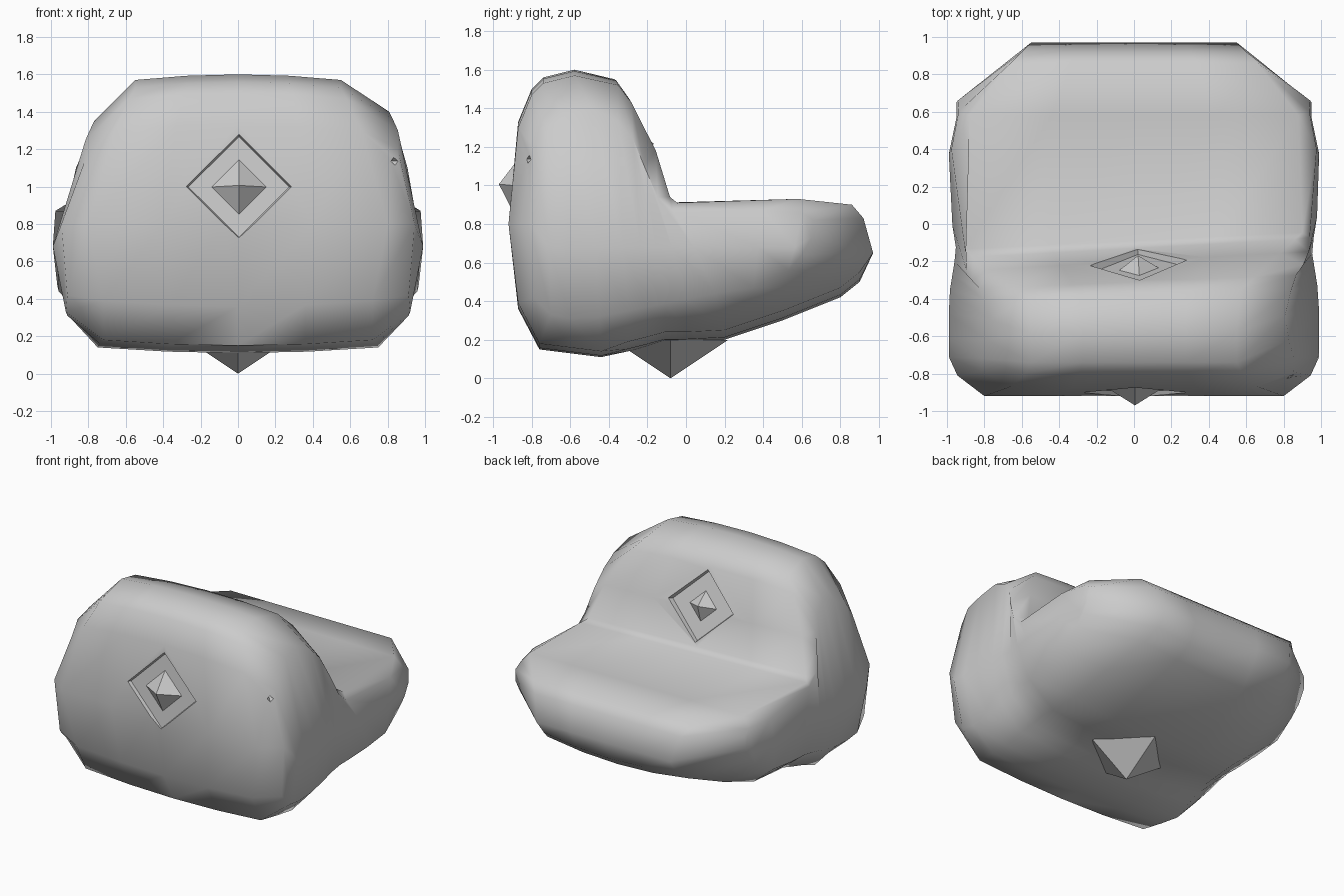
import bpy, bmesh, math
from mathutils import Vector, Matrix

if "Cube" in bpy.data.objects:
    bpy.data.objects.remove(bpy.data.objects["Cube"])

stone = bpy.data.materials.new("pale_grey_stone")
stone.use_nodes = True
stone.diffuse_color = (0.6, 0.6, 0.6, 1)
stone.node_tree.nodes["Principled BSDF"].inputs["Base Color"].default_value = (0.6, 0.6, 0.6, 1)


def make_object(name, bm):
    bmesh.ops.recalc_face_normals(bm, faces=bm.faces)
    mesh = bpy.data.meshes.new(name)
    bm.to_mesh(mesh)
    bm.free()
    mesh.materials.append(stone)
    ob = bpy.data.objects.new(name, mesh)
    bpy.context.collection.objects.link(ob)
    return ob


def diamond(name, base, normal, r_base, r_tip, length):
    """Four-sided pyramid or frustum pointing along the normal."""
    bm = bmesh.new()
    turn = Vector(normal).to_track_quat('Z', 'Y').to_matrix().to_4x4()
    place = Matrix.Translation(base) @ turn @ Matrix.Translation((0, 0, length / 2))
    bmesh.ops.create_cone(bm, cap_ends=True, segments=4, radius1=r_base,
                          radius2=r_tip, depth=length, matrix=place)
    return make_object(name, bm)


# Side outline (y, z): upper and lower chains from front to back, plus end points
top = [(-.87, 1.33), (-.80, 1.5), (-.74, 1.56), (-.58, 1.6), (-.37, 1.55), (-.31, 1.46),
       (-.20, 1.18), (-.13, .94), (-.09, .91), (.58, .93), (.86, .90), (.92, .83)]
low = [(-.87, .36), (-.76, .15), (-.60, .13), (-.44, .11), (-.30, .14), (-.20, .165),
       (-.11, .19), (0, .19), (.20, .20), (.50, .30), (.80, .42), (.90, .5)]
ends = [(-.92, .8), (.97, .65)]
# Half widths where the outline starts rounding to the flanks
top_w = [.66, .58, .55, .55, .57, .65, .78, .86, .9, .88, .66, .6]
low_w = [.72, .72, .74, .75, .74, .73, .72, .71, .70, .66, .58, .54]
# Flank outline
side_top = [(-.79, 1.2), (-.72, 1.3), (-.62, 1.36), (-.5, 1.4), (-.38, 1.33), (-.31, 1.24),
            (-.26, 1.1), (-.20, .94), (-.12, .87), (.4, .87), (.6, .86), (.66, .82)]
side_low = [(-.79, .42), (-.7, .33), (-.6, .31), (-.45, .32), (-.3, .35), (-.2, .37),
            (-.1, .39), (0, .41), (.15, .44), (.35, .47), (.53, .56), (.6, .64)]
side_ends = [(-.81, .8), (.65, .73)]


def loop(upper, lower, tips):
    return [tips[0]] + upper + [tips[1]] + lower[::-1]


def flank_x(sign, y, z):
    """Flank bulge, with a waist where backrest meets seat."""
    d = z - .67
    x = .99 - (.34 if d > 0 else .6) * d * d
    x -= .04 * max(0, 1 - abs(y + .14) / .25)
    if y > .5 or y < -.75:
        x -= .04
    if sign < 0 and y < -.1 and z > .8:
        x -= .04
    return sign * x


def skew(x, y, z):
    """The backrest and its crease run slightly askew."""
    return y + .06 * x * max(0, 1 - abs(y + .17) / .45) if z > .85 else y


outline = loop(top, low, ends)
widths = loop(top_w, low_w, [.8, .55])
flank = loop(side_top, side_low, side_ends)
n, cols = len(outline), len(top)

# Seat body: rings lofted from one flank to the other
bm = bmesh.new()
rings = []
for f in (-2, -1, -.5, 0, .5, 1, 2):
    ring = []
    sign = math.copysign(1, f)
    for (y, z), w, (sy, sz) in zip(outline, widths, flank):
        if abs(f) == 2:
            x, y, z = flank_x(sign, sy, sz), sy, sz
            if sign < 0 and z > 1.15:
                z -= .05
        else:
            x = f * w
            if z > 1.3:
                z -= .03 * f * f
            elif z < .55:
                z += (.03 if y < -.4 else .05) * f * f
        ring.append(bm.verts.new((x, skew(x, y, z), z)))
    rings.append(ring)
for a, b in zip(rings, rings[1:]):
    for i in range(n):
        j = (i + 1) % n
        bm.faces.new((a[i], a[j], b[j], b[i]))

# Flanks: strips through a slightly bulging middle row
for ring, sign in ((rings[0], -1), (rings[-1], 1)):
    up, down = ring[1:cols + 1], ring[:cols + 1:-1]
    mid = [ring[0]]
    for i in range(1, cols - 1):
        y = (up[i].co.y + down[i].co.y) / 2
        mid.append(bm.verts.new((flank_x(sign, y, .68), y, .68)))
    mid.append(ring[cols + 1])
    for i in range(cols - 1):
        bm.faces.new((up[i], up[i + 1], mid[i + 1], mid[i]))
        bm.faces.new((mid[i], mid[i + 1], down[i + 1], down[i]))
body = make_object("seat_body", bm)

# Carved diamond recesses front and back, and a chip in the front edge
front_n = Vector((0, -1, .094)).normalized()
back_n = Vector((-.06, .945, .327)).normalized()
front_c, back_c = Vector((.005, -.9, 1)), Vector((.025, -.22, 1.2))
cutters = [
    diamond("front_recess_cutter", front_c - front_n * .022, front_n, .27, .31, .08),
    diamond("back_recess_cutter", back_c - back_n * .022, back_n, .24, .28, .08),
    diamond("chip_cutter", Vector((.98, -.96, 1.13)), (-.7, .7, .03), .07, 0, .29),
]
bpy.context.view_layer.objects.active = body
for cutter in cutters:
    mod = body.modifiers.new(cutter.name, 'BOOLEAN')
    mod.operation, mod.solver, mod.object = 'DIFFERENCE', 'EXACT', cutter
    bpy.ops.object.modifier_apply(modifier=mod.name)
for cutter in cutters:
    bpy.data.objects.remove(cutter)

bpy.ops.object.select_all(action='DESELECT')
body.select_set(True)
bpy.ops.object.shade_smooth_by_angle(angle=math.radians(55))

# Pyramid studs
diamond("front_stud", front_c - front_n * .04, front_n, .175, 0, .11)
diamond("back_stud", back_c - back_n * .04, back_n, .13, 0, .095)
diamond("bottom_spike", Vector((0, -.08, .2)), (0, 0, -1), .3, 0, .2)
